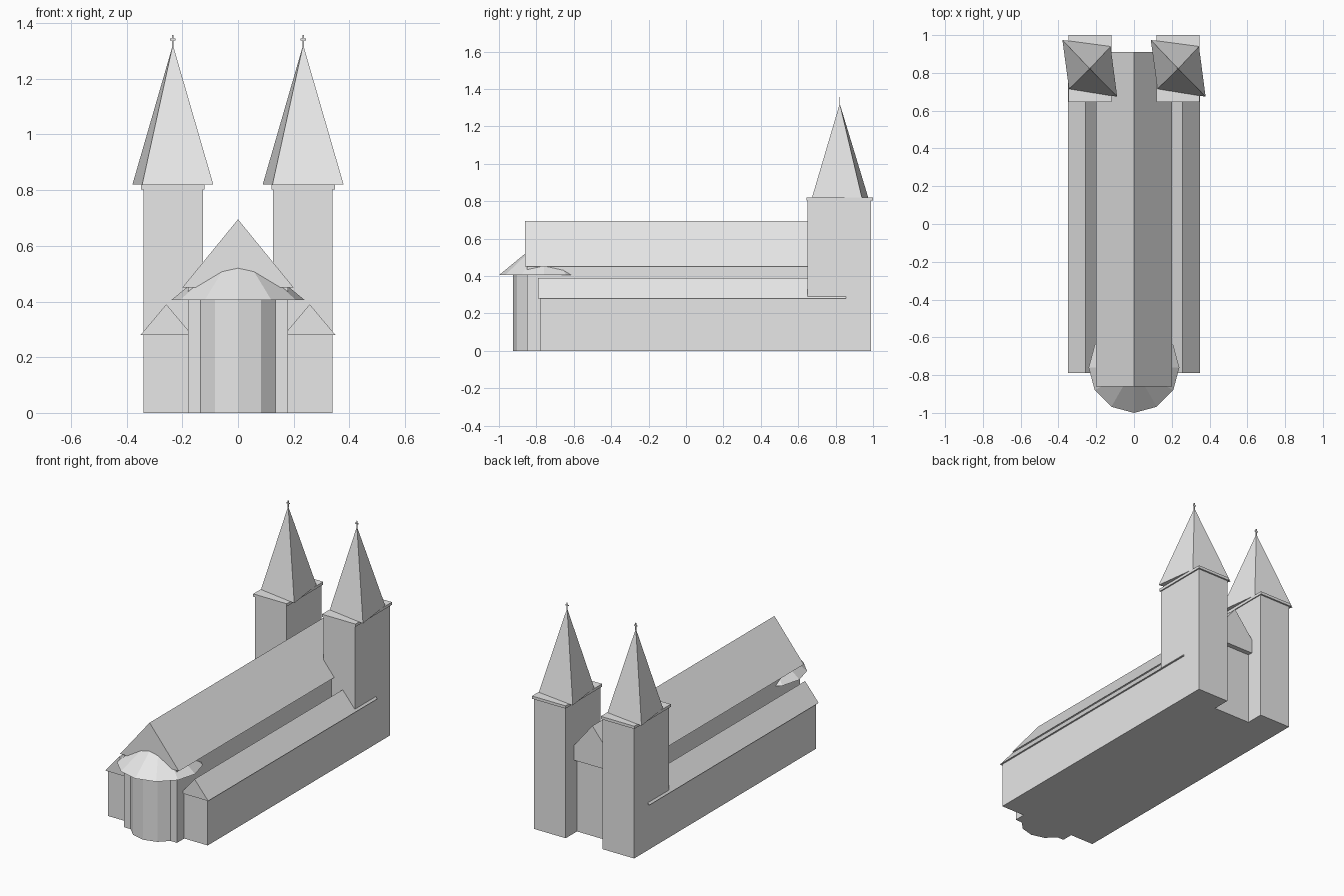
import bpy
import bmesh
import math

if "Cube" in bpy.data.objects:
    bpy.data.objects.remove(bpy.data.objects["Cube"])

stone = bpy.data.materials.new("grey_stone")
stone.diffuse_color = (0.8, 0.8, 0.8, 1)
stone.use_nodes = True
stone.node_tree.nodes["Principled BSDF"].inputs["Base Color"].default_value = stone.diffuse_color


def finish(name, bm):
    bmesh.ops.recalc_face_normals(bm, faces=bm.faces)
    mesh = bpy.data.meshes.new(name)
    bm.to_mesh(mesh)
    bm.free()
    mesh.materials.append(stone)
    obj = bpy.data.objects.new(name, mesh)
    bpy.context.collection.objects.link(obj)
    return obj


def prism(name, profile, y0, y1):
    """Extrude an (x, z) profile along y."""
    bm = bmesh.new()
    front = bm.faces.new([bm.verts.new((x, y0, z)) for x, z in profile])
    ext = bmesh.ops.extrude_face_region(bm, geom=[front], use_keep_orig=True)
    moved = [v for v in ext["geom"] if isinstance(v, bmesh.types.BMVert)]
    bmesh.ops.translate(bm, verts=moved, vec=(0, y1 - y0, 0))
    return finish(name, bm)


def box(name, x0, x1, y0, y1, z0, z1):
    return prism(name, [(x0, z0), (x1, z0), (x1, z1), (x0, z1)], y0, y1)


def gable(name, x0, x1, y0, y1, z0, z1):
    return prism(name, [(x0, z0), (x1, z0), ((x0 + x1) / 2, z1)], y0, y1)


def pyramid(name, base, z0, apex):
    bm = bmesh.new()
    ring = [bm.verts.new((x, y, z0)) for x, y in base]
    tip = bm.verts.new(apex)
    bm.faces.new(ring)
    for i, v in enumerate(ring):
        bm.faces.new((v, ring[(i + 1) % len(ring)], tip))
    return finish(name, bm)


def circle(r, cy, n=12):
    return [(r * math.sin(i * math.tau / n), cy - r * math.cos(i * math.tau / n))
            for i in range(n)]


# Nave with its steep roof
box("nave_walls", -0.18, 0.18, -0.85, 0.88, 0, 0.45)
gable("nave_roof", -0.2, 0.2, -0.86, 0.91, 0.45, 0.695)

# Twelve-sided apse with a conical roof
bm = bmesh.new()
floor = bm.faces.new([bm.verts.new((x, y, 0)) for x, y in circle(0.165, -0.76)])
ext = bmesh.ops.extrude_face_region(bm, geom=[floor], use_keep_orig=True)
bmesh.ops.translate(bm, vec=(0, 0, 0.406),
                    verts=[v for v in ext["geom"] if isinstance(v, bmesh.types.BMVert)])
finish("apse_walls", bm)
pyramid("apse_roof", circle(0.24, -0.76), 0.405, (0, -0.76, 0.602))

# Skewed base shared by both spires
spire_base = [(-0.145, 0.152), (-0.11, -0.107), (0.145, -0.148), (0.11, 0.118)]

for side, s in (("left", -1), ("right", 1)):
    # Side aisle
    x0, x1 = sorted((s * 0.17, s * 0.34))
    box(side + "_aisle_walls", x0, x1, -0.78, 0.85, 0, 0.28)
    x0, x1 = sorted((s * 0.165, s * 0.35))
    gable(side + "_aisle_roof", x0, x1, -0.79, 0.855, 0.28, 0.39)

    # Tower with cornice and spire
    cx, cy = s * 0.234, 0.822
    x0, x1 = sorted((s * 0.126, s * 0.34))
    box(side + "_tower", x0, x1, 0.65, 0.99, 0, 0.803)
    x0, x1 = sorted((s * 0.12, s * 0.348))
    box(side + "_tower_cornice", x0, x1, 0.645, 1.0, 0.803, 0.82)
    pyramid(side + "_spire", [(cx + x, cy + y) for x, y in spire_base],
            0.821, (cx, cy, 1.322))

    # Cross on the tip
    box(side + "_cross_post", cx - 0.003, cx + 0.003, cy - 0.002, cy + 0.002, 1.315, 1.357)
    box(side + "_cross_bar", cx - 0.01, cx + 0.01, cy - 0.002, cy + 0.002, 1.338, 1.344)
